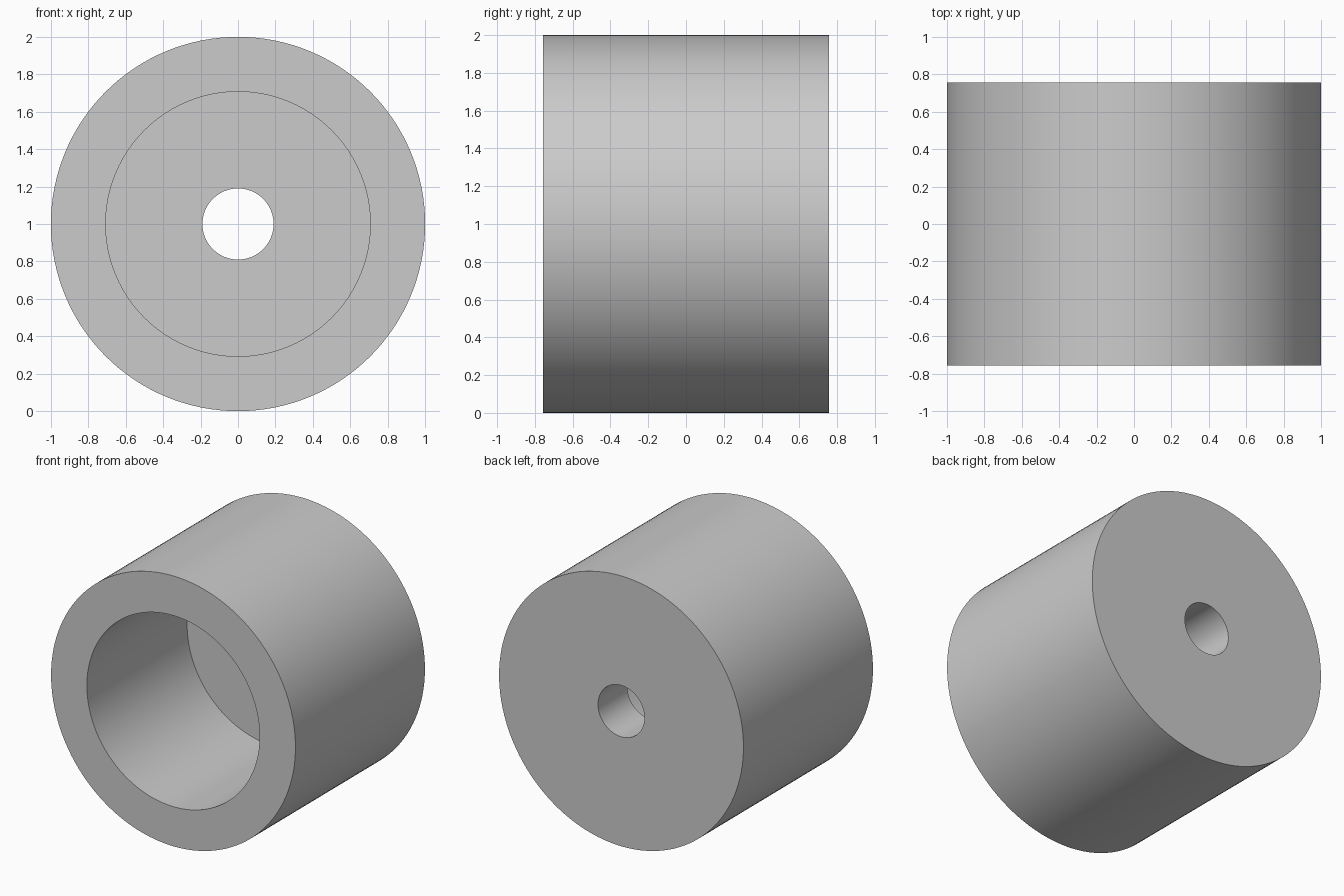
import bpy
import bmesh
from math import radians, tau
from mathutils import Vector

cube = bpy.data.objects.get("Cube")
if cube:
    bpy.data.objects.remove(cube, do_unlink=True)

SEGMENTS = 128
OUTER, BORE, HOLE = 1.0, 0.707, 0.19   # radii
HALF, FLOOR = 0.757, 0.415             # half length, depth of the bore floor

# Plain grey finish
grey = bpy.data.materials.new("plain_grey")
grey.use_nodes = True
colour = (0.6, 0.6, 0.6, 1.0)
grey.diffuse_color = colour
grey.node_tree.nodes["Principled BSDF"].inputs["Base Color"].default_value = colour

# Closed section of the bushing: (radius, y)
section = [(OUTER, -HALF), (OUTER, HALF), (HOLE, HALF),
           (HOLE, FLOOR), (BORE, FLOOR), (BORE, -HALF)]

# Revolve the section around the y axis
bm = bmesh.new()
verts = [bm.verts.new((r, y, 1.0)) for r, y in section]
edges = [bm.edges.new((v, verts[(i + 1) % len(verts)])) for i, v in enumerate(verts)]
bmesh.ops.spin(bm, geom=verts + edges, cent=Vector((0, 0, 1)), axis=Vector((0, 1, 0)),
               angle=tau, steps=SEGMENTS, use_merge=False)
bmesh.ops.remove_doubles(bm, verts=bm.verts[:], dist=0.0001)
bmesh.ops.recalc_face_normals(bm, faces=bm.faces[:])

mesh = bpy.data.meshes.new("counterbored_bushing")
bm.to_mesh(mesh)
bm.free()
mesh.materials.append(grey)

bushing = bpy.data.objects.new("counterbored_bushing", mesh)
bpy.context.collection.objects.link(bushing)

# Smooth round walls, crisp rims
bpy.ops.object.select_all(action="DESELECT")
bushing.select_set(True)
bpy.context.view_layer.objects.active = bushing
bpy.ops.object.shade_smooth_by_angle(angle=radians(30))
